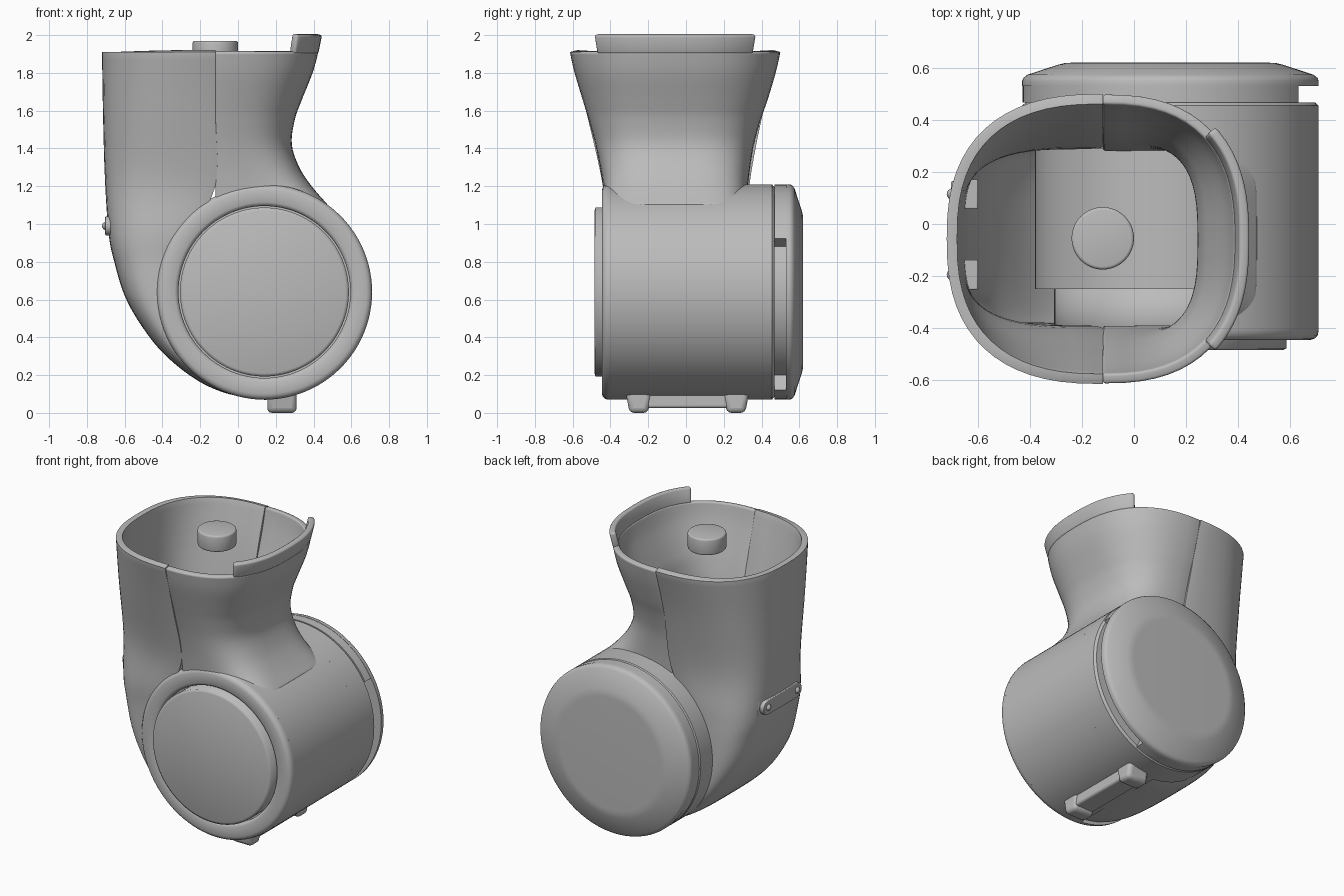
import bpy, bmesh, math
from mathutils import Vector

if "Cube" in bpy.data.objects:
    bpy.data.objects.remove(bpy.data.objects["Cube"])

CX, CZ = 0.14, 0.64          # barrel axis, running along y
grey = bpy.data.materials.new("plain grey")
grey.diffuse_color = (0.5, 0.5, 0.5, 1)
grey.use_nodes = True
grey.node_tree.nodes["Principled BSDF"].inputs["Base Color"].default_value = grey.diffuse_color


def finish(name, bm, angle=35, bevel=0.0, solid=0.0):
    me = bpy.data.meshes.new(name)
    bm.to_mesh(me)
    bm.free()
    ob = bpy.data.objects.new(name, me)
    bpy.context.collection.objects.link(ob)
    me.materials.append(grey)
    if solid:
        m = ob.modifiers.new("wall", 'SOLIDIFY')
        m.thickness, m.offset = solid, -1
    if bevel:
        m = ob.modifiers.new("soft edges", 'BEVEL')
        m.width, m.segments, m.limit_method = bevel, 3, 'ANGLE'
        m.angle_limit = math.radians(50)
    bpy.ops.object.select_all(action='DESELECT')
    ob.select_set(True)
    bpy.context.view_layer.objects.active = ob
    if angle >= 180:
        bpy.ops.object.shade_smooth()
    else:
        bpy.ops.object.shade_smooth_by_angle(angle=math.radians(angle))
    return ob


def revolve(name, profile, a0=0, a1=360, closed=False, angle=35):
    """Turn (radius, y) points about the barrel axis."""
    bm = bmesh.new()
    full = a1 - a0 >= 360
    n = max(8, int((a1 - a0) / 3.75))
    rings = []
    for i in range(n if full else n + 1):
        a = math.radians(a0 + (a1 - a0) * i / n)
        rings.append([bm.verts.new((CX + r * math.cos(a), y, CZ + r * math.sin(a)))
                      for r, y in profile])
    k = len(profile)
    for i in range(n):
        p, q = rings[i], rings[(i + 1) % len(rings)]
        for j in range(k if closed else k - 1):
            bm.faces.new((p[j], p[(j + 1) % k], q[(j + 1) % k], q[j]))
    if closed and not full:
        bm.faces.new(rings[0])
        bm.faces.new(rings[-1])
    bmesh.ops.remove_doubles(bm, verts=bm.verts, dist=1e-5)
    bmesh.ops.recalc_face_normals(bm, faces=bm.faces)
    return finish(name, bm, angle)


def band(name, r0, r1, y0, y1, a0=0, a1=360):
    return revolve(name, [(r0, y0), (r1, y0), (r1, y1), (r0, y1)], a0, a1, True)


def smooth_rows(rows, sub=5):
    """Catmull-Rom through the section rows."""
    v = [Vector(r) for r in rows]
    out = []
    for i in range(len(v) - 1):
        a, b, c, d = v[max(i - 1, 0)], v[i], v[i + 1], v[min(i + 2, len(v) - 1)]
        for s in range(sub):
            t = s / sub
            out.append(0.5 * (2 * b + (c - a) * t + (2 * a - 5 * b + 4 * c - d) * t * t
                              + (3 * b - a - 3 * c + d) * t ** 3))
    return out + [v[-1]]


def half_shell(name, rows, flip=False, lim=90, n=32, sub=5):
    """Loft U sections: (outer x, outer z, seam x, seam z, y front, y back, roundness)."""
    bm = bmesh.new()
    grid = []
    for px, pz, qx, qz, yf, yb, e in smooth_rows(rows, sub):
        line = []
        for j in range(n + 1):
            t = math.radians(-lim + 2 * lim * j / n)
            c = max(math.cos(t), 0) ** (2 / e)
            s = math.copysign(abs(math.sin(t)) ** (2 / e), t)
            line.append(bm.verts.new((qx + (px - qx) * c, (yf + yb) / 2 + (yb - yf) / 2 * s,
                                      qz + (pz - qz) * c)))
        grid.append(line)
    for a, b in zip(grid, grid[1:]):
        for j in range(n):
            f = (b[j], b[j + 1], a[j + 1], a[j])
            bm.faces.new(f[::-1] if flip else f)
    return finish(name, bm, 40, 0.012, 0.04)


def box(name, x0, x1, y0, y1, z0, z1, bevel=0.0, taper=1.0):
    bm = bmesh.new()
    bmesh.ops.create_cube(bm, size=1)
    for v in bm.verts:
        k = taper if v.co.z < 0 else 1
        v.co = ((x0 + x1) / 2 + v.co.x * (x1 - x0), (y0 + y1) / 2 + v.co.y * k * (y1 - y0),
                (z0 + z1) / 2 + v.co.z * (z1 - z0))
    return finish(name, bm, 40, bevel)


# outer elbow shell, from rim down and round under the barrel
half_shell("elbow_shell", [
    (-0.72, 1.91, -0.12, 1.91, -0.615, 0.50, 2.5),
    (-0.715, 1.6, -0.12, 1.6, -0.53, 0.41, 2.8),
    (-0.705, 1.25, -0.12, 1.2, -0.44, 0.335, 3.2),
    (-0.685, 0.95, -0.27, 0.95, -0.43, 0.33, 3.4),
    (-0.655, 0.80, -0.34, 0.80, -0.42, 0.33, 3.4),
    (-0.60, 0.62, -0.36, 0.62, -0.42, 0.33, 3.4),
    (-0.51, 0.46, -0.33, 0.46, -0.42, 0.33, 3.4),
    (-0.39, 0.31, -0.24, 0.32, -0.42, 0.33, 3.6),
    (-0.22, 0.175, -0.12, 0.22, -0.42, 0.33, 4),
    (-0.05, 0.10, 0.0, 0.16, -0.42, 0.33, 4),
    (0.15, 0.068, 0.15, 0.13, -0.42, 0.33, 4)], flip=True)

# waisted neck shell flaring into the barrel
half_shell("neck_shell", [
    (0.425, 1.91, -0.12, 1.91, -0.615, 0.50, 2.5),
    (0.395, 1.80, -0.12, 1.80, -0.59, 0.475, 2.6),
    (0.335, 1.65, -0.12, 1.65, -0.545, 0.43, 2.7),
    (0.30, 1.55, -0.12, 1.55, -0.515, 0.395, 2.8),
    (0.285, 1.42, -0.12, 1.42, -0.48, 0.36, 3),
    (0.325, 1.30, -0.12, 1.30, -0.455, 0.34, 3.4),
    (0.39, 1.20, -0.12, 1.20, -0.44, 0.328, 4.2),
    (0.477, 1.10, -0.12, 1.12, -0.43, 0.32, 6)])

# raised tab on the rim
half_shell("rim_tab", [
    (0.445, 2.0, -0.12, 2.0, -0.635, 0.52, 2.5),
    (0.425, 1.90, -0.12, 1.90, -0.613, 0.498, 2.5)], lim=44, sub=2)

# barrel skin, open where the neck enters
band("barrel_skin", 0.53, 0.57, -0.405, 0.30, -95, 76)
revolve("barrel_rear_band", [(0.50, 0.29), (0.57, 0.29), (0.57, 0.455), (0.555, 0.468),
                             (0.50, 0.468)], closed=True)
revolve("front_ring", [(0.455, -0.40), (0.455, -0.425), (0.462, -0.438), (0.475, -0.445),
                       (0.54, -0.445), (0.555, -0.44), (0.566, -0.428), (0.57, -0.41),
                       (0.57, -0.40)], closed=True)
revolve("front_disc", [(0, -0.485), (0.43, -0.485), (0.447, -0.478), (0.447, -0.2), (0, -0.2)],
        angle=180)
revolve("inner_drum", [(0, -0.25), (0.52, -0.25), (0.52, 0.45), (0, 0.45)])

# rear cap with a slot on the right side
revolve("slot_core", [(0, 0.44), (0.48, 0.44), (0.48, 0.55), (0, 0.55)])
band("cap_band", 0.47, 0.568, 0.468, 0.532, 30, 294)
revolve("rear_cap", [(0, 0.53), (0.57, 0.53), (0.57, 0.55), (0.565, 0.562), (0.55, 0.574),
                     (0.43, 0.613), (0.405, 0.619), (0.38, 0.62), (0, 0.62)])

# foot latch under the barrel
box("latch_bar", 0.16, 0.30, -0.25, 0.25, 0.025, 0.13, 0.015)
for side, y in (("front", -0.25), ("rear", 0.265)):
    box(side + "_latch_lug", 0.155, 0.31, y - 0.075, y + 0.075, 0.0, 0.14, 0.025, 0.65)

# oblong plate on the outer elbow, with two studs and the bosses behind them
bm = bmesh.new()
pts = []
for i in range(24):
    a = math.tau * (i + 0.5) / 24
    y = 0.05 * math.cos(a) + (0.115 if math.cos(a) > 0 else -0.195)
    pts.append(bm.verts.new((-0.703, y, 0.99 + 0.05 * math.sin(a))))
face = bm.faces.new(pts)
ext = bmesh.ops.extrude_face_region(bm, geom=[face])
for v in ext["geom"]:
    if isinstance(v, bmesh.types.BMVert):
        v.co.x = -0.67
bmesh.ops.recalc_face_normals(bm, faces=bm.faces)
finish("elbow_plate", bm, 35, 0.004)
for side, y in (("rear", 0.115), ("front", -0.195)):
    bm = bmesh.new()
    bmesh.ops.create_uvsphere(bm, u_segments=16, v_segments=10, radius=0.022)
    bmesh.ops.translate(bm, verts=bm.verts, vec=(-0.698, y, 0.99))
    finish(side + "_stud", bm, 60)
    box(side + "_boss", -0.67, -0.60, y - 0.057, y + 0.057, 0.94, 1.04, 0.005)

# knob floating in the neck mouth
bm = bmesh.new()
bmesh.ops.create_cone(bm, cap_ends=True, segments=48, radius1=0.12, radius2=0.12, depth=0.11)
bmesh.ops.translate(bm, verts=bm.verts, vec=(-0.12, -0.055, 1.915))
finish("knob", bm, 180, 0.012)
